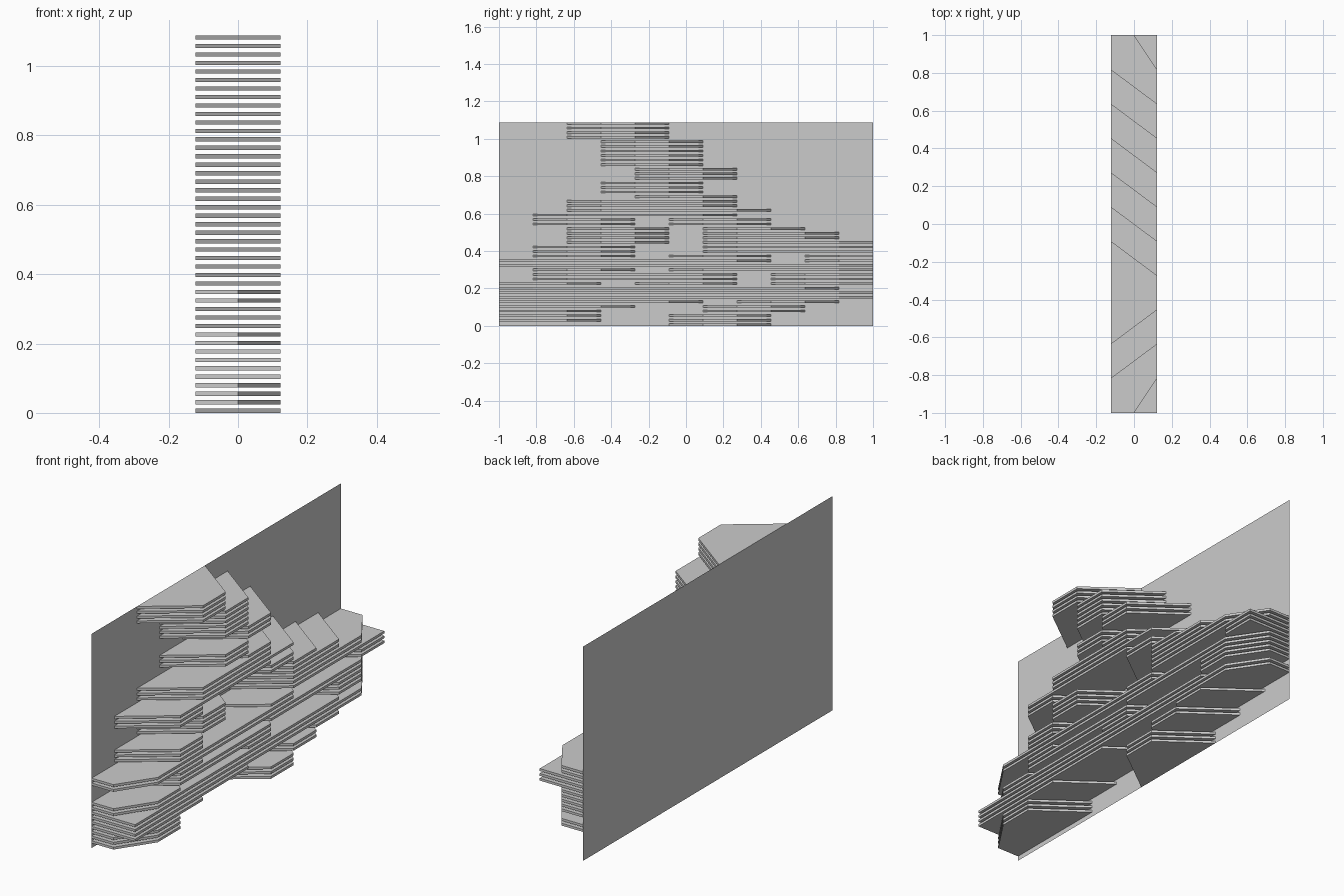
import bpy, bmesh

if "Cube" in bpy.data.objects:
    bpy.data.objects.remove(bpy.data.objects["Cube"])

W, H = 0.122, 1.088          # half depth, total height
PITCH = H / 44.5             # shelf spacing, each shelf is half a pitch thick
U = 2 / 11                   # grid step along y

# Shelf rows from bottom to top: repeat count, then (start, end) grid spans.
# -1 / 12 mean the shelf runs past the panel edge and is cut off square.
ROWS = [
    (1, (5, 8)), (2, (0, 3), (5, 8)), (1, (0, 3), (6, 9)),
    (1, (-1, 4), (6, 9)), (1, (-1, 6), (7, 10)), (2, (-1, 11)),
    (1, (0, 10)), (1, (0, 3), (4, 7), (8, 11)), (2, (1, 7), (8, 11)),
    (1, (1, 4), (5, 11)), (1, (0, 11)), (1, (0, 8), (9, 12)),
    (1, (1, 4), (5, 8), (9, 12)), (1, (1, 4), (6, 12)), (1, (1, 4), (6, 11)),
    (1, (2, 5), (6, 11)), (2, (2, 5), (6, 10)), (1, (2, 5), (6, 9)),
    (2, (1, 4), (5, 8)), (1, (1, 7)), (1, (2, 8)), (2, (2, 7)), (1, (4, 7)),
    (3, (3, 6)), (3, (4, 7)), (6, (3, 6)), (4, (2, 5)),
]


def add_object(name, bm):
    bmesh.ops.recalc_face_normals(bm, faces=bm.faces)
    mesh = bpy.data.meshes.new(name)
    bm.to_mesh(mesh)
    bm.free()
    bpy.context.collection.objects.link(bpy.data.objects.new(name, mesh))


def outline(a, b):
    """Plan outline of a shelf: wide at the panel, narrow at the front."""
    y = lambda k: -1 + U * min(max(k, 0), 11)
    pts = [(-W, y(b)), (-W, y(a))]
    if a == 0:
        pts.append((0, -1))
    pts += [(W, y(a + 1)), (W, y(b - 1))]
    if b == 11:
        pts.append((0, 1))
    return pts


def add_shelf(bm, a, b, z):
    face = bm.faces.new([bm.verts.new((x, y, z)) for x, y in outline(a, b)])
    ext = bmesh.ops.extrude_face_region(bm, geom=[face], use_keep_orig=True)
    top = [v for v in ext["geom"] if isinstance(v, bmesh.types.BMVert)]
    bmesh.ops.translate(bm, verts=top, vec=(0, 0, PITCH / 2))


# Back panel: a single thin sheet
bm = bmesh.new()
bm.faces.new([bm.verts.new((-W, y, z)) for y, z in ((-1, 0), (1, 0), (1, H), (-1, H))])
add_object("back_panel", bm)

# Stacked shelves
level = 0
for count, *spans in ROWS:
    for _ in range(count):
        bm = bmesh.new()
        for a, b in spans:
            add_shelf(bm, a, b, level * PITCH)
        add_object(f"shelf_row_{level + 1}", bm)
        level += 1
